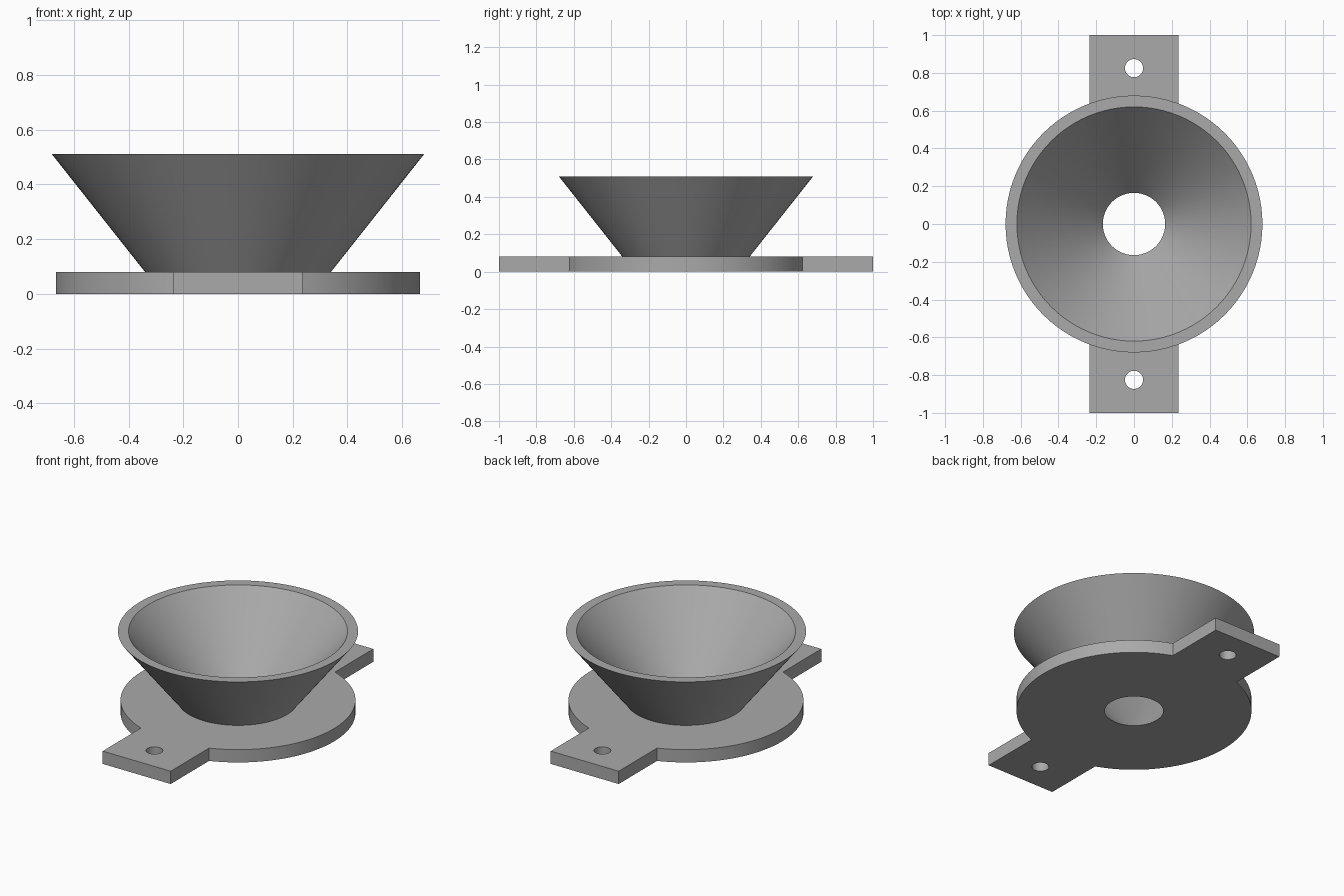
import bpy
import bmesh
from math import asin, cos, sin, pi, radians

cube = bpy.data.objects.get("Cube")
if cube:
    bpy.data.objects.remove(cube, do_unlink=True)

SEGMENTS = 96
PLATE_TOP, RIM_TOP = 0.08, 0.51
DISK_RADIUS, TAB_HALF_WIDTH, TAB_END = 0.665, 0.235, 1.0
THROAT_RADIUS, MOUTH_RADIUS = 0.165, 0.62

grey = bpy.data.materials.new("plain grey")
grey.use_nodes = True
grey.diffuse_color = (0.4, 0.4, 0.4, 1)
grey.node_tree.nodes["Principled BSDF"].inputs["Base Color"].default_value = grey.diffuse_color


def inner_radius(z):
    return THROAT_RADIUS + (MOUTH_RADIUS - THROAT_RADIUS) * z / RIM_TOP


def make_object(name, bm):
    bmesh.ops.recalc_face_normals(bm, faces=bm.faces)
    mesh = bpy.data.meshes.new(name)
    bm.to_mesh(mesh)
    bm.free()
    mesh.materials.append(grey)
    obj = bpy.data.objects.new(name, mesh)
    bpy.context.collection.objects.link(obj)
    return obj


def smooth(obj):
    bpy.ops.object.select_all(action="DESELECT")
    obj.select_set(True)
    bpy.context.view_layer.objects.active = obj
    bpy.ops.object.shade_smooth_by_angle(angle=radians(30))


def add_cutter(target, name, bottom, top, r_bottom, r_top, y=0):
    bpy.ops.mesh.primitive_cone_add(
        vertices=SEGMENTS, radius1=r_bottom, radius2=r_top,
        depth=top - bottom, location=(0, y, (top + bottom) / 2))
    cutter = bpy.context.object
    cutter.name = name
    cutter.data.materials.append(grey)
    cutter.hide_render = True
    cutter.hide_set(True)
    cutter.display_type = "WIRE"
    mod = target.modifiers.new(name, "BOOLEAN")
    mod.operation, mod.solver, mod.object = "DIFFERENCE", "EXACT", cutter


# Base plate: a disk outline broken by two square tabs
start = asin(TAB_HALF_WIDTH / DISK_RADIUS) - pi / 2
steps = SEGMENTS // 2
arc = [start - 2 * start * i / steps for i in range(steps + 1)]
half = [(TAB_HALF_WIDTH, -TAB_END)]
half += [(DISK_RADIUS * cos(a), DISK_RADIUS * sin(a)) for a in arc]
half += [(TAB_HALF_WIDTH, TAB_END)]
outline = half + [(-x, -y) for x, y in half]

bm = bmesh.new()
face = bm.faces.new([bm.verts.new((x, y, 0)) for x, y in outline])
raised = bmesh.ops.extrude_face_region(bm, geom=[face])["geom"]
bmesh.ops.translate(bm, vec=(0, 0, PLATE_TOP),
                    verts=[v for v in raised if isinstance(v, bmesh.types.BMVert)])
base_plate = make_object("base_plate", bm)

# Tapered throat and one screw hole per tab
low, high = -0.05, PLATE_TOP + 0.05
add_cutter(base_plate, "throat_cutter", low, high, inner_radius(low), inner_radius(high))
for side, y in (("front", -0.825), ("back", 0.825)):
    add_cutter(base_plate, side + "_screw_hole_cutter", low, high, 0.048, 0.048, y)
bpy.context.view_layer.update()
cut = bpy.data.meshes.new_from_object(
    base_plate.evaluated_get(bpy.context.evaluated_depsgraph_get()))
base_plate.modifiers.clear()
base_plate.data = cut
smooth(base_plate)

# Funnel: wall profile spun around the vertical axis
profile = [(0.34, PLATE_TOP), (0.68, RIM_TOP), (MOUTH_RADIUS, RIM_TOP),
           (inner_radius(PLATE_TOP), PLATE_TOP)]
bm = bmesh.new()
verts = [bm.verts.new((r, 0, z)) for r, z in profile]
edges = [bm.edges.new(pair) for pair in zip(verts, verts[1:])]
bmesh.ops.spin(bm, geom=verts + edges, axis=(0, 0, 1), cent=(0, 0, 0),
               angle=2 * pi, steps=SEGMENTS, use_merge=True)
bmesh.ops.remove_doubles(bm, verts=bm.verts, dist=0.0001)
funnel = make_object("funnel", bm)
# The wall is open where it meets the plate, so check its rim faces upward
rim = max(funnel.data.polygons, key=lambda p: p.center.z)
if rim.normal.z < 0:
    funnel.data.flip_normals()
smooth(funnel)
